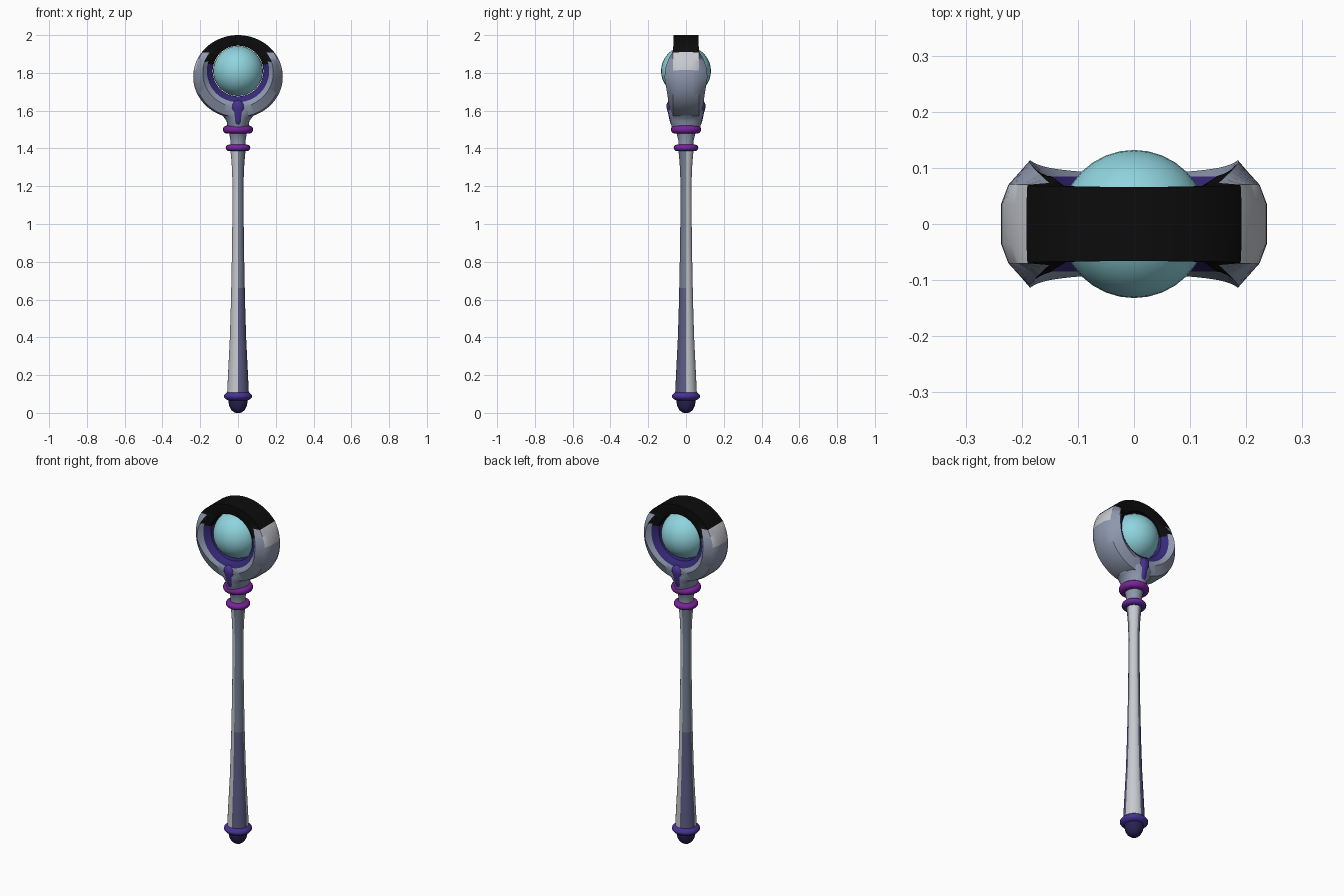
import bpy, bmesh, math
from mathutils import Vector

if "Cube" in bpy.data.objects:
    bpy.data.objects.remove(bpy.data.objects["Cube"])


def mat(name, r, g, b):
    def lin(c):
        c /= 255
        return c / 12.92 if c < 0.04 else ((c + 0.055) / 1.055) ** 2.4
    m = bpy.data.materials.new(name)
    m.diffuse_color = (lin(r), lin(g), lin(b), 1)
    m.use_nodes = True
    m.node_tree.nodes["Principled BSDF"].inputs["Base Color"].default_value = m.diffuse_color
    return m


STEEL = mat("blue_grey", 142, 152, 174)
LIGHT = mat("light_grey", 198, 201, 206)
DUSK = mat("dusk_purple_grey", 92, 92, 132)
SLATE = mat("slate_grey", 118, 128, 146)
INDIGO = mat("indigo", 72, 50, 148)
RIM = mat("dark_indigo", 54, 42, 120)
MAGENTA = mat("magenta_purple", 122, 34, 156)
NAVY = mat("dark_navy", 40, 34, 84)
BLACK = mat("black", 12, 12, 12)
TEAL = mat("pale_teal", 144, 212, 222)


def build(name, rings, mats, rule=None, closed=False, angle=40):
    """Skin a list of equal point rings; rule(centre, band) gives the material."""
    bm = bmesh.new()
    vs = [[bm.verts.new(p) for p in ring] for ring in rings]
    n, m = len(vs), len(vs[0])
    for i in range(n if closed else n - 1):
        a, b = vs[i], vs[(i + 1) % n]
        for j in range(m):
            k = (j + 1) % m
            f = bm.faces.new((a[j], a[k], b[k], b[j]))
            if rule:
                f.material_index = rule(f.calc_center_median(), j)
    if not closed:
        bm.faces.new(vs[0][::-1])
        bm.faces.new(vs[-1])
    bmesh.ops.recalc_face_normals(bm, faces=bm.faces)
    me = bpy.data.meshes.new(name)
    bm.to_mesh(me)
    bm.free()
    for x in mats:
        me.materials.append(x)
    ob = bpy.data.objects.new(name, me)
    bpy.context.collection.objects.link(ob)
    bpy.ops.object.select_all(action='DESELECT')
    ob.select_set(True)
    bpy.context.view_layer.objects.active = ob
    bpy.ops.object.shade_smooth_by_angle(angle=math.radians(angle))
    return ob


def lathe(name, prof, mats, rule=None, seg=24, y0=lambda z: 0):
    """Profile of (z, rx, ry) or (z, r)."""
    rings = []
    for p in prof:
        z, rx, ry = p[0], p[1], p[-1]
        rings.append([(rx * math.cos(t), y0(z) + ry * math.sin(t), z)
                      for t in (2 * math.pi * j / seg for j in range(seg))])
    return build(name, rings, mats, rule, angle=50)


def lerp(table, x):
    for (a, u), (b, v) in zip(table, table[1:]):
        if x <= b:
            return u + (v - u) * max(0, x - a) / (b - a)
    return table[-1][1]


# Shaft: light on two opposite quarters, dusky at the lower part of the others
def shaft_rule(c, j):
    if c.x * c.y > 0:
        return 0
    return 2 if c.z < 0.68 else 1


shaft_r = [(0.09, .058), (0.2, .053), (0.4, .043), (0.6, .037), (0.9, .031),
           (1.2, .029), (1.3, .032), (1.36, .037), (1.41, .042)]
shaft_z = [0.09 + 1.32 * i / 30 for i in range(31)]
lathe("shaft", [(z, lerp(shaft_r, z)) for z in shaft_z],
      [LIGHT, SLATE, DUSK], shaft_rule)

# Pommel and collars
lathe("pommel", [(0, .012), (.004, .022), (.015, .035), (.035, .046),
                 (.06, .051), (.08, .052)], [NAVY])
lathe("pommel_collar", [(.066, .05), (.073, .066), (.085, .075), (.095, .073),
                        (.108, .06), (.112, .05)], [INDIGO])


def collar(name, z, r, h, mats, rule=None):
    lathe(name, [(z + h * math.sin(a), r - h + h * math.cos(a))
                 for a in (math.pi * (i / 8 - .5) for i in range(9))], mats, rule)


collar("lower_collar", 1.403, .065, .017, [MAGENTA, INDIGO],
       lambda c, j: 1 if c.z < 1.396 else 0)
collar("upper_collar", 1.50, .08, .021, [MAGENTA])

# Neck flaring into the head
lathe("neck", [(1.40, .04, .04), (1.44, .04, .04), (1.48, .046, .05),
               (1.51, .056, .075), (1.545, .06, .082), (1.565, .075, .087),
               (1.59, .1, .092), (1.62, .11, .09)], [STEEL])

# Head ring: off-centre hole, wide at the middle, thin black bridge on top
WIDTH = [(1.56, .09), (1.65, .1), (1.75, .114), (1.82, .107), (1.87, .092),
         (1.92, .068), (2.0, .066)]
rings = []
SEG = 80
for i in range(SEG):
    t = 2 * math.pi * i / SEG
    d = Vector((math.cos(t), 0, math.sin(t)))
    O = Vector((.237 * d.x, 0, 1.78 + .22 * d.z))
    I = Vector((0, 0, 1.81)) + d * .165
    P = Vector((0, 0, 1.81)) + d * .134
    C = I.lerp(O, .3)
    w = lerp(WIDTH, O.z)
    A = O - d * .014 * max(0, (w - .066) / .048)
    yo = min(.07, w)
    half = [(O, yo * .5), (A, yo), (C, w), (I, min(.085, w)), (P, min(.06, w))]
    rings.append([p + Vector((0, y, 0)) for p, y in half] +
                 [p - Vector((0, y, 0)) for p, y in half[::-1]])


def ring_rule(c, j):
    if j in (3, 4, 5):
        return 3 if c.z > 1.845 else 2
    if c.z > (1.865 if j in (2, 6) else 1.912):
        return 3
    return 1 if j in (0, 8, 9) and c.z > 1.815 else 0


build("head_ring", rings, [STEEL, LIGHT, RIM, BLACK], ring_rule, closed=True, angle=35)

# Drop ornaments on the front and back of the neck
drop = [(1.522, .004), (1.53, .014), (1.55, .02), (1.585, .026), (1.615, .034),
        (1.635, .031), (1.65, .018), (1.656, .004)]
for name, s in (("front_drop", -1), ("back_drop", 1)):
    lathe(name, [(z, r, r * .75) for z, r in drop], [INDIGO], seg=16,
          y0=lambda z, s=s: s * (.07 + (z - 1.522) * .08))

# Orb held in the ring
bpy.ops.mesh.primitive_uv_sphere_add(segments=32, ring_count=20, radius=.132,
                                     location=(0, 0, 1.81))
orb = bpy.context.object
orb.name = "orb"
orb.data.materials.append(TEAL)
bpy.ops.object.shade_smooth()
